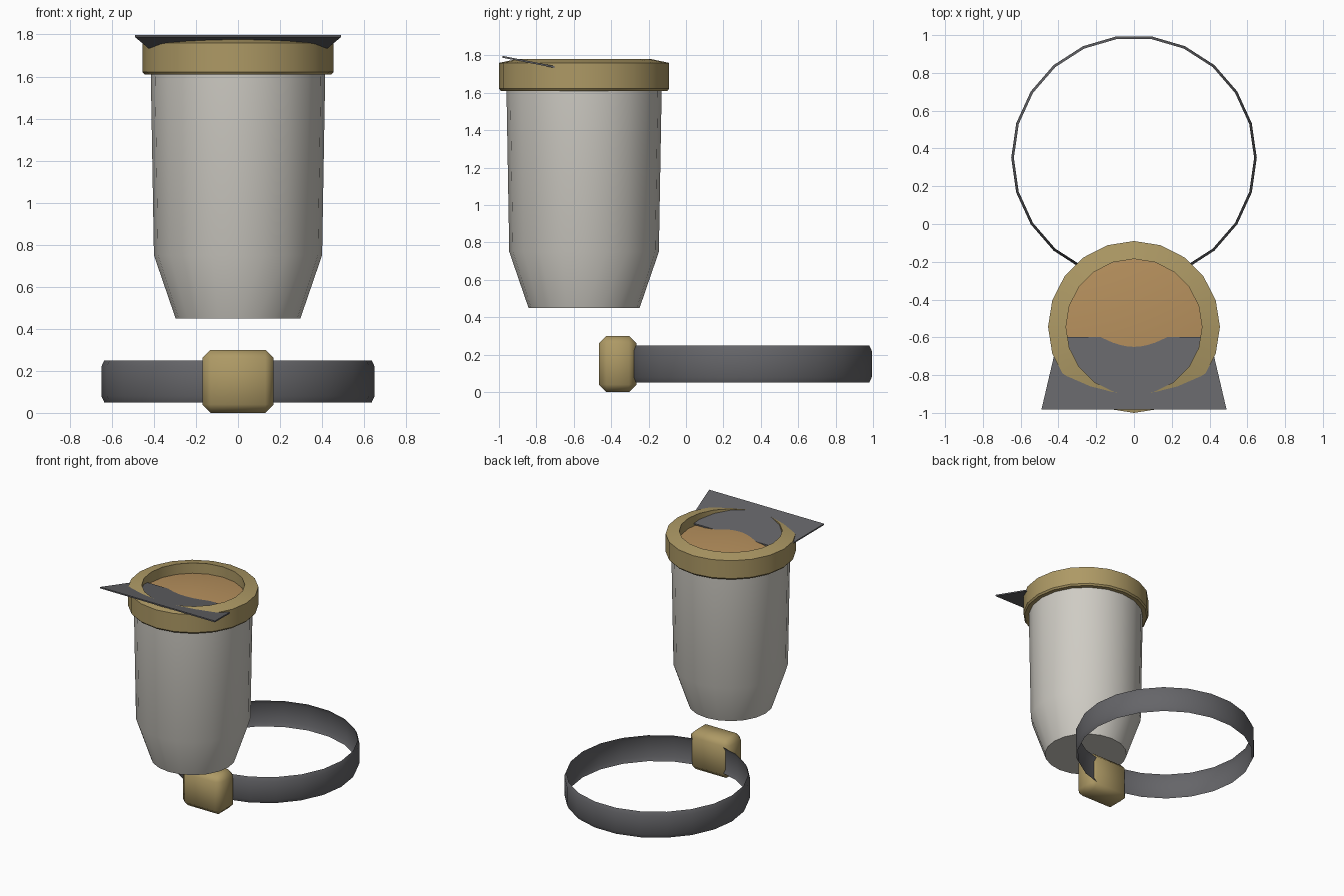
import bpy, bmesh, math

if "Cube" in bpy.data.objects:
    bpy.data.objects.remove(bpy.data.objects["Cube"])


def material(name, rgb):
    m = bpy.data.materials.new(name)
    m.diffuse_color = (*rgb, 1)
    m.use_nodes = True
    m.node_tree.nodes["Principled BSDF"].inputs["Base Color"].default_value = m.diffuse_color
    return m


TAN = material("tan", (0.42, 0.32, 0.13))
DARK = material("dark_grey", (0.13, 0.13, 0.14))
PALE = material("pale_grey", (0.62, 0.60, 0.55))
BROWN = material("brown", (0.47, 0.28, 0.11))


def finish(bm, name, mat, angle=35):
    bmesh.ops.recalc_face_normals(bm, faces=bm.faces)
    me = bpy.data.meshes.new(name)
    bm.to_mesh(me)
    bm.free()
    ob = bpy.data.objects.new(name, me)
    bpy.context.collection.objects.link(ob)
    me.materials.append(mat)
    bpy.ops.object.select_all(action='DESELECT')
    ob.select_set(True)
    bpy.context.view_layer.objects.active = ob
    bpy.ops.object.shade_smooth_by_angle(angle=math.radians(angle))
    return ob


def lathe(name, profile, sides, cy, mat, close=False):
    """Spin an (r, z) profile about a vertical axis at y = cy."""
    bm = bmesh.new()
    rings = []
    for r, z in profile:
        if r == 0:
            rings.append([bm.verts.new((0, cy, z))] * sides)
        else:
            rings.append([bm.verts.new((r * math.cos(i * math.tau / sides),
                                        cy + r * math.sin(i * math.tau / sides), z))
                          for i in range(sides)])
    pairs = list(zip(rings, rings[1:]))
    if close:
        pairs.append((rings[-1], rings[0]))
    for a, b in pairs:
        for i in range(sides):
            j = (i + 1) % sides
            bm.faces.new(list(dict.fromkeys((a[i], a[j], b[j], b[i]))))
    return finish(bm, name, mat)


CUP_Y = -0.545

# Cup body with tapered base
lathe("cup_body", [(0, 0.45), (0.297, 0.45), (0.4, 0.75), (0.415, 1.62)], 20, CUP_Y, PALE)

# Rim collar with sloping top
lathe("cup_rim", [(0.40, 1.61), (0.445, 1.61), (0.455, 1.622), (0.455, 1.76),
                  (0.36, 1.78), (0.36, 1.70)], 20, CUP_Y, TAN)

# Shallow conical filling
lathe("filling", [(0.362, 1.70), (0, 1.746)], 20, CUP_Y, BROWN)

# Thin band ring
lathe("band_ring", [(0.636, 0.05), (0.65, 0.08), (0.65, 0.22), (0.636, 0.25)], 22, 0.35, DARK)

# Bevelled buckle block
bm = bmesh.new()
bmesh.ops.create_cube(bm, size=1)
for v in bm.verts:
    v.co = (v.co.x * 0.34, v.co.y * 0.2 - 0.365, v.co.z * 0.3 + 0.15)
bmesh.ops.bevel(bm, geom=bm.edges[:], offset=0.04, segments=1, affect='EDGES')
finish(bm, "buckle", TAN, 50)

# Tilted tapered lip plate
bm = bmesh.new()
for dz in (0, -0.01):
    bm.faces.new([bm.verts.new((x, y, 1.76 - 0.196 * (y + 0.79) + dz))
                  for x, y in ((-0.49, -0.982), (0.49, -0.982), (0.4, -0.598), (-0.4, -0.598))])
bm.verts.ensure_lookup_table()
for i in range(4):
    j = (i + 1) % 4
    bm.faces.new([bm.verts[k] for k in (i, j, j + 4, i + 4)])
finish(bm, "lip_plate", DARK)
